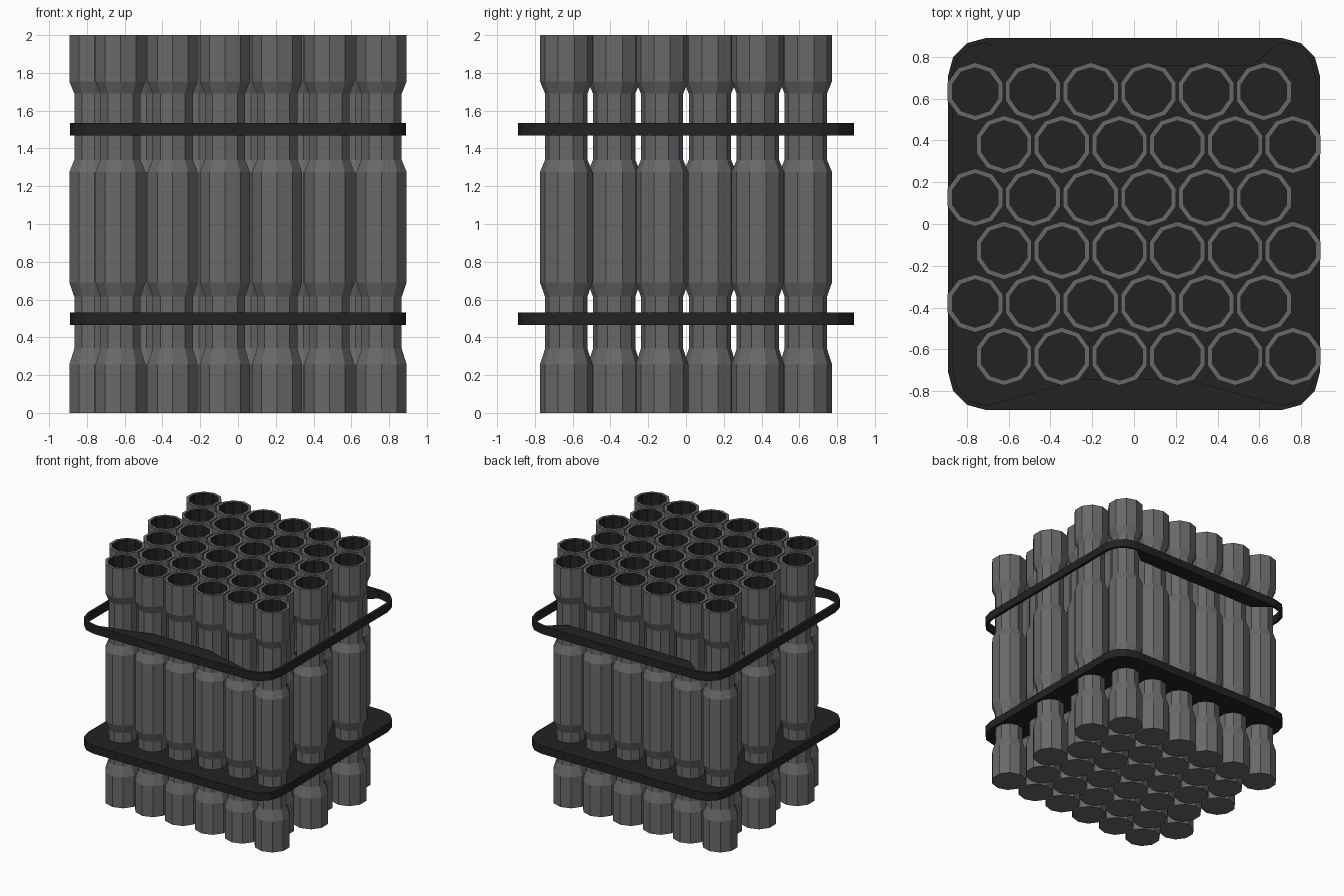
import bpy, bmesh, math

if "Cube" in bpy.data.objects:
    bpy.data.objects.remove(bpy.data.objects["Cube"])


def material(name, v):
    m = bpy.data.materials.new(name)
    m.diffuse_color = (v, v, v, 1)
    m.use_nodes = True
    m.node_tree.nodes["Principled BSDF"].inputs["Base Color"].default_value = m.diffuse_color
    return m


GRAY = material("tube gray", 0.14)
DARK = material("dark plastic", 0.016)


def finish(bm, name, mats):
    bmesh.ops.recalc_face_normals(bm, faces=bm.faces)
    me = bpy.data.meshes.new(name)
    bm.to_mesh(me)
    bm.free()
    for m in mats:
        me.materials.append(m)
    ob = bpy.data.objects.new(name, me)
    bpy.context.collection.objects.link(ob)
    return ob


# One ten-sided tube: outer wall with two necks, rim, dark bore
R, NECK, BORE, SIDES = 0.139, 0.112, 0.1145, 10
PROFILE = [(R, 0), (R, .257), (NECK, .34), (NECK, .615), (R, .69), (R, 1.275),
           (NECK, 1.34), (NECK, 1.69), (R, 1.755), (R, 2), (BORE, 2), (BORE, 1.73)]


def add_tube(bm, cx, cy):
    rings = []
    for r, z in PROFILE:
        rings.append([bm.verts.new((cx + r * math.cos(math.radians(18 + 36 * k)),
                                    cy + r * math.sin(math.radians(18 + 36 * k)), z))
                      for k in range(SIDES)])
    bm.faces.new(rings[0])
    for i in range(len(rings) - 1):
        a, b = rings[i], rings[i + 1]
        for k in range(SIDES):
            n = (k + 1) % SIDES
            f = bm.faces.new((a[k], a[n], b[n], b[k]))
            f.material_index = 1 if i == len(rings) - 2 else 0
    bm.faces.new(rings[-1]).material_index = 1


# Staggered six by six bundle
PX, PY = 0.2765, 0.2536
bm = bmesh.new()
for row in range(6):
    shift = PX / 4 * (1 if row % 2 == 0 else -1)
    for col in range(6):
        add_tube(bm, (col - 2.5) * PX + shift, (row - 2.5) * PY)
finish(bm, "tube_bundle", [GRAY, DARK])


def outline(half, rad):
    # Rounded square with three facets per corner
    pts = []
    for q in range(4):
        a0 = q * 90
        sx = 1 if q in (0, 3) else -1
        sy = 1 if q < 2 else -1
        for s in range(4):
            a = math.radians(a0 + 30 * s)
            pts.append((sx * (half - rad) + rad * math.cos(a),
                        sy * (half - rad) + rad * math.sin(a)))
    return pts


def prism(name, pts, z0, z1):
    bm = bmesh.new()
    lo = [bm.verts.new((x, y, z0)) for x, y in pts]
    hi = [bm.verts.new((x, y, z1)) for x, y in pts]
    bm.faces.new(lo)
    bm.faces.new(hi)
    for k in range(len(pts)):
        n = (k + 1) % len(pts)
        bm.faces.new((lo[k], lo[n], hi[n], hi[k]))
    return finish(bm, name, [DARK])


# Lower solid tray
OUT = outline(0.89, 0.18)
prism("lower_plate", OUT, 0.465, 0.532)

# Upper thin band
Z0, Z1 = 1.468, 1.535
INN = outline(0.867, 0.157)
bm = bmesh.new()
loops = [[bm.verts.new((x, y, z)) for x, y in p]
         for p, z in ((OUT, Z0), (OUT, Z1), (INN, Z1), (INN, Z0))]
for i in range(4):
    a, b = loops[i], loops[(i + 1) % 4]
    for k in range(16):
        n = (k + 1) % 16
        bm.faces.new((a[k], a[n], b[n], b[k]))
finish(bm, "upper_band", [DARK])

# Webs joining the band to the front and back tube rows
prism("front_web", [(-.7, -.868), (.7, -.868), (.26, -.745), (-.26, -.745)], Z0 + .002, Z1 - .002)
prism("back_web", [(-.7, .868), (.7, .868), (.57, .76), (-.57, .76)], Z0 + .002, Z1 - .002)
